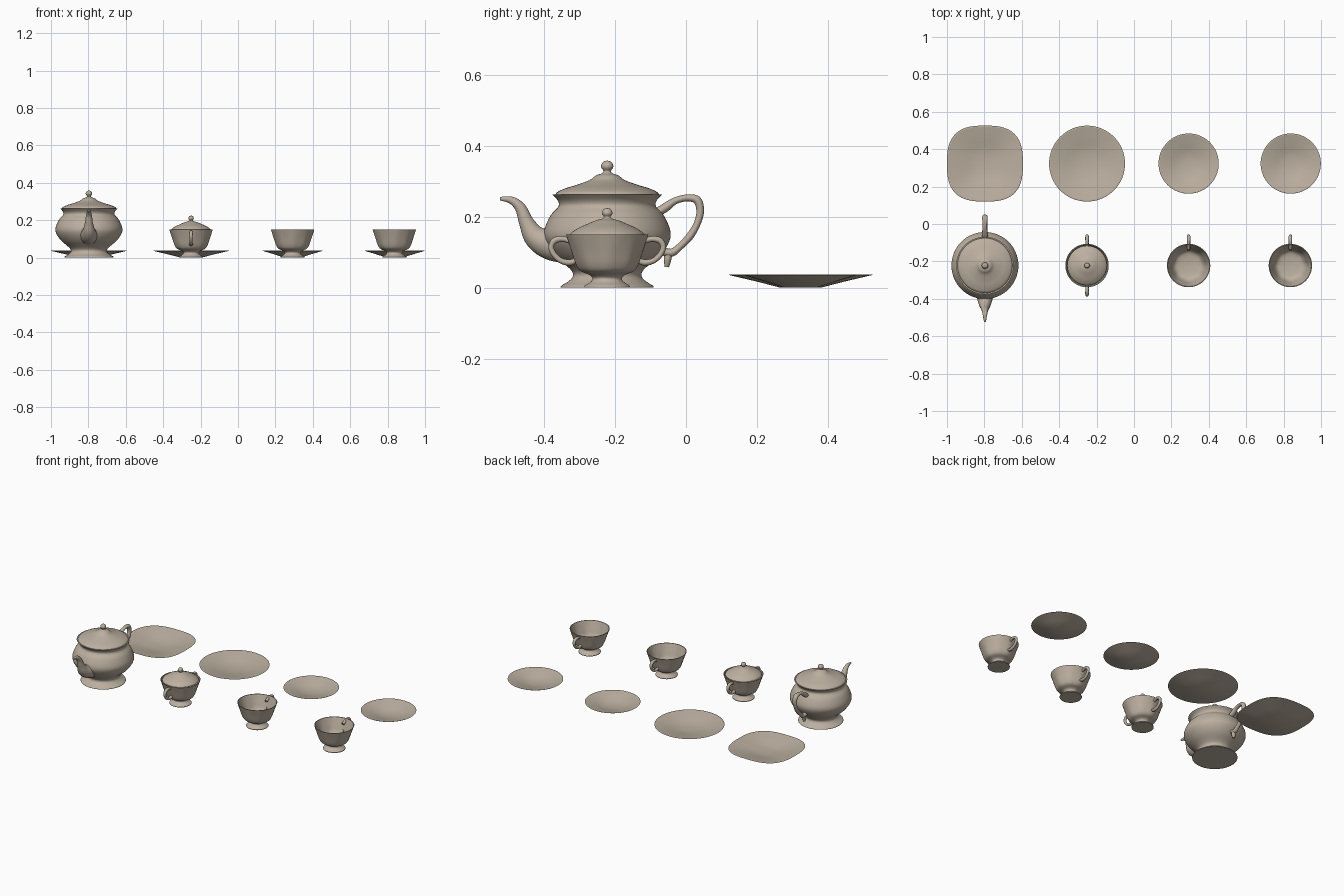
import bpy, bmesh, math
from mathutils import Vector

if "Cube" in bpy.data.objects:
    bpy.data.objects.remove(bpy.data.objects["Cube"])

china = bpy.data.materials.new("warm_grey_china")
china.diffuse_color = (0.50, 0.43, 0.35, 1)
china.use_nodes = True
china.node_tree.nodes["Principled BSDF"].inputs["Base Color"].default_value = china.diffuse_color


def spline(pts, n=5):
    """Catmull-Rom smoothing of points of any dimension."""
    v = [Vector(p) for p in pts]
    out = []
    for i in range(len(v) - 1):
        a, b, c, d = v[max(i - 1, 0)], v[i], v[i + 1], v[min(i + 2, len(v) - 1)]
        for k in range(n):
            t = k / n
            out.append(0.5 * (2 * b + (c - a) * t + (2 * a - 5 * b + 4 * c - d) * t * t
                              + (3 * b - a - 3 * c + d) * t ** 3))
    return out + [v[-1]]


def skin(name, rings, loc, closed_ends=True):
    """Joins equal vertex rings into one smooth object."""
    bm = bmesh.new()
    vr = [[bm.verts.new(p) for p in r] for r in rings]
    n = len(vr[0])
    for a, b in zip(vr, vr[1:]):
        for i in range(n):
            j = (i + 1) % n
            bm.faces.new((a[i], a[j], b[j], b[i]))
    if closed_ends:
        bm.faces.new(vr[0])
        bm.faces.new(vr[-1])
    bmesh.ops.remove_doubles(bm, verts=bm.verts, dist=1e-5)
    bmesh.ops.recalc_face_normals(bm, faces=bm.faces)
    me = bpy.data.meshes.new(name)
    bm.to_mesh(me)
    bm.free()
    me.materials.append(china)
    me.shade_smooth()
    me.set_sharp_from_angle(angle=math.radians(50))
    ob = bpy.data.objects.new(name, me)
    ob.location = loc
    bpy.context.collection.objects.link(ob)
    return ob


def lathe(name, profile, loc, seg=64, flute=0.0, power=2.0):
    """Turns an (r, z) profile; flute adds lobes, power > 2 squares the outline."""
    rings = []
    for r, z in profile:
        ring = []
        for i in range(seg):
            a = 2 * math.pi * i / seg
            c, s = math.cos(a), math.sin(a)
            k = (abs(c) ** power + abs(s) ** power) ** (-1 / power)
            k *= 1 + flute * math.cos(8 * a) * math.sin(math.pi * min(z / 0.15, 1))
            ring.append((r * k * c, r * k * s, z))
        rings.append(ring)
    return skin(name, rings, loc)


def tube(name, path, loc, wide=1.0, flip=1, seg=14):
    """Sweeps an ellipse along (y, z, radius) points in the yz plane."""
    p = spline(path, 6)
    rings = []
    for i, q in enumerate(p):
        t = p[min(i + 1, len(p) - 1)] - p[max(i - 1, 0)]
        t = Vector((t[0], t[1])).normalized()
        ring = []
        for k in range(seg):
            a = 2 * math.pi * k / seg
            o = q[2] * math.sin(a)
            ring.append((q[2] * wide * math.cos(a), flip * (q[0] - t.y * o), q[1] + t.x * o))
        rings.append(ring)
    return skin(name, rings, loc)


Y_FRONT, Y_BACK = -0.222, 0.323

# Teapot: body, lid with knob, spout and handle
pot = (-0.797, Y_FRONT, 0)
body = [(0.131, 0), (0.129, 0.006), (0.112, 0.016), (0.097, 0.032), (0.104, 0.052),
        (0.148, 0.09), (0.174, 0.128), (0.178, 0.16), (0.160, 0.203), (0.138, 0.228),
        (0.139, 0.245), (0.154, 0.262)]
lathe("teapot_body", spline(body) + [Vector((0.148, 0.262)), Vector((0.13, 0.245))], pot)
lid = [(0.147, 0.260), (0.140, 0.270), (0.115, 0.281), (0.085, 0.290), (0.050, 0.303),
       (0.032, 0.316), (0.016, 0.322), (0.010, 0.328), (0.016, 0.337), (0.017, 0.345),
       (0.011, 0.355), (0.001, 0.358)]
lathe("teapot_lid", [Vector((0.13, 0.250))] + spline(lid), pot)
spout = [(-0.08, 0.115, 0.052), (-0.157, 0.122, 0.046), (-0.202, 0.143, 0.034),
         (-0.227, 0.183, 0.022), (-0.244, 0.224, 0.016), (-0.269, 0.246, 0.011),
         (-0.302, 0.251, 0.005)]
tube("teapot_spout", spout, pot)
handle = [(0.130, 0.205, 0.012), (0.164, 0.226, 0.013), (0.192, 0.245, 0.010),
          (0.226, 0.253, 0.010), (0.254, 0.246, 0.012), (0.262, 0.214, 0.011),
          (0.252, 0.177, 0.010), (0.232, 0.144, 0.011), (0.205, 0.116, 0.010),
          (0.178, 0.098, 0.012), (0.140, 0.110, 0.012)]
tube("teapot_handle", handle, pot, wide=1.25)
curl = [(0.175, 0.105, 0.010), (0.170, 0.080, 0.011), (0.168, 0.058, 0.006)]
tube("teapot_handle_curl", curl, pot, wide=1.25)

# Shared shape of the cups and the sugar bowl
cup_out = [(0.064, 0), (0.063, 0.006), (0.047, 0.016), (0.041, 0.026), (0.050, 0.036),
           (0.074, 0.047), (0.087, 0.066), (0.100, 0.104), (0.116, 0.150)]
cup_in = [(0.112, 0.150), (0.096, 0.104), (0.082, 0.068), (0.060, 0.050), (0.001, 0.044)]
cup_handle = [(0.088, 0.122, 0.008), (0.118, 0.136, 0.008), (0.146, 0.134, 0.009),
              (0.158, 0.116, 0.008), (0.150, 0.094, 0.008), (0.130, 0.076, 0.008),
              (0.104, 0.071, 0.009), (0.082, 0.080, 0.007)]
for name, x, sides in (("sugar_bowl", -0.251, (1, -1)), ("left_cup", 0.292, (1,)),
                       ("right_cup", 0.836, (1,))):
    loc = (x, Y_FRONT, 0)
    lathe(name, spline(cup_out) + spline(cup_in), loc, flute=0.015)
    for s in sides:
        tube(name + ("_back_handle" if s > 0 else "_front_handle"), cup_handle, loc, 1.1, s)

# Sugar bowl lid with knob
bowl_lid = [(0.106, 0.148), (0.100, 0.156), (0.080, 0.169), (0.055, 0.180), (0.034, 0.189),
            (0.016, 0.194), (0.009, 0.199), (0.014, 0.207), (0.014, 0.214), (0.009, 0.222),
            (0.001, 0.224)]
lathe("sugar_bowl_lid", spline(bowl_lid), (-0.251, Y_FRONT, 0))

# Plates and saucers
for name, x, r, power in (("square_plate", -0.797, 0.203, 2.8), ("round_plate", -0.251, 0.203, 2),
                          ("left_saucer", 0.292, 0.161, 2), ("right_saucer", 0.838, 0.161, 2)):
    h = 0.036
    under = [Vector(p) for p in ((0.001, 0), (r * 0.28, 0), (r * 0.6, h * 0.47), (r, h))]
    top = spline([(r * 0.99, h + 0.001), (r * 0.7, h * 0.70), (r * 0.4, h * 0.33),
                  (r * 0.2, h * 0.18), (0.001, h * 0.14)])
    lathe(name, under + top, (x, Y_BACK, 0), power=power)
